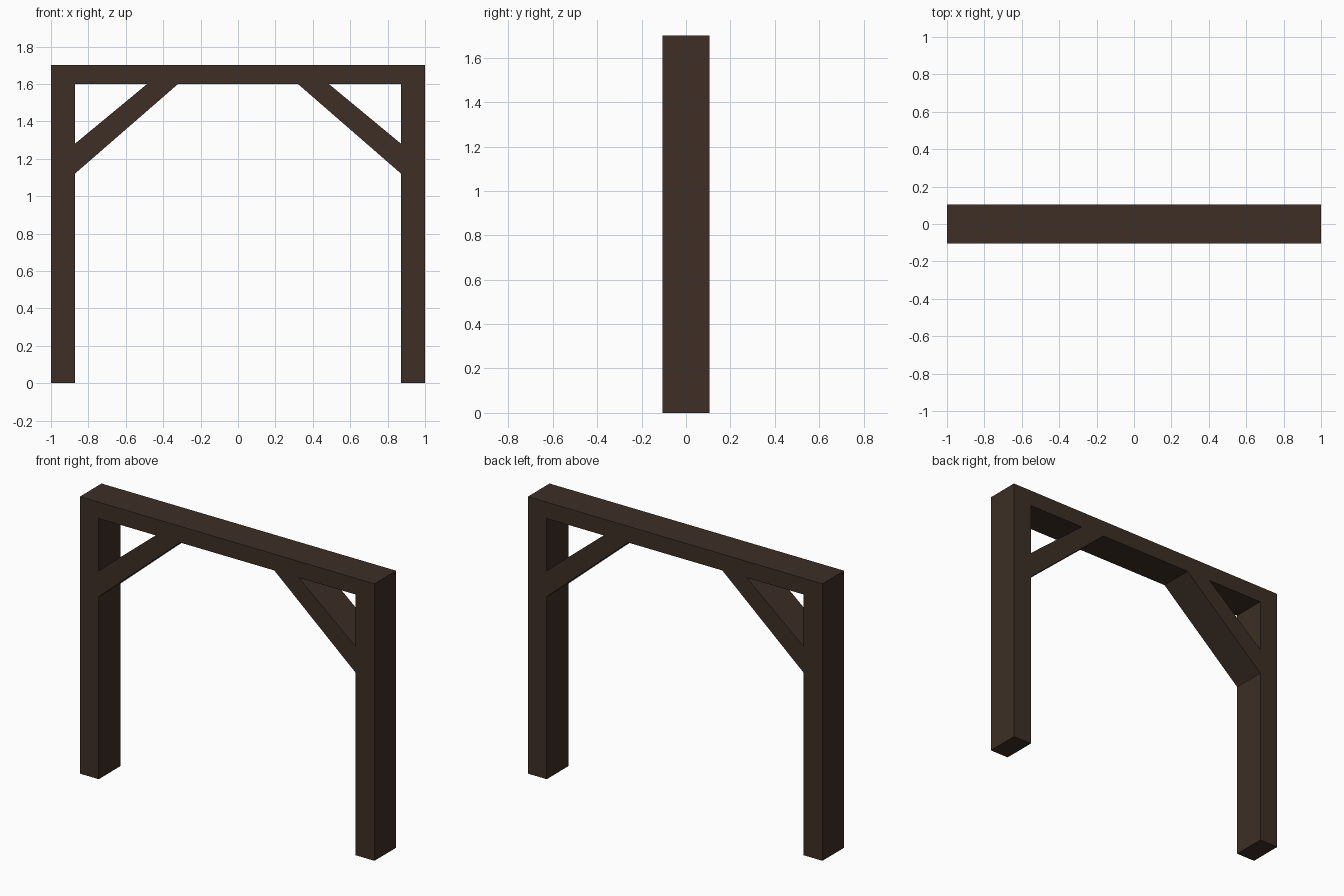
import bpy

if "Cube" in bpy.data.objects:
    bpy.data.objects.remove(bpy.data.objects["Cube"])

HALF_DEPTH = 0.105

wood = bpy.data.materials.new("dark brown wood")
wood.diffuse_color = (0.047, 0.028, 0.019, 1)
wood.use_nodes = True
wood.node_tree.nodes["Principled BSDF"].inputs["Base Color"].default_value = wood.diffuse_color


def prism(name, profile):
    """Extrude an x-z profile (counter-clockwise from the front) through the depth."""
    n = len(profile)
    verts = [(x, y, z) for y in (-HALF_DEPTH, HALF_DEPTH) for x, z in profile]
    faces = [tuple(range(n)), tuple(reversed(range(n, 2 * n)))]
    faces += [(i, i + n, (i + 1) % n + n, (i + 1) % n) for i in range(n)]
    mesh = bpy.data.meshes.new(name)
    mesh.from_pydata(verts, [], faces)
    mesh.materials.append(wood)
    obj = bpy.data.objects.new(name, mesh)
    bpy.context.collection.objects.link(obj)
    return obj


def mirrored(profile):
    return [(-x, z) for x, z in reversed(profile)]


# Top beam
prism("top_beam", [(-1, 1.6), (1, 1.6), (1, 1.7), (-1, 1.7)])

# Posts and diagonal braces, right side then mirrored to the left
post = [(0.872, 0), (1, 0), (1, 1.6), (0.872, 1.6)]
brace = [(0.32, 1.6), (0.872, 1.12), (0.872, 1.28), (0.485, 1.6)]
for part, profile in (("post", post), ("brace", brace)):
    prism("right_" + part, profile)
    prism("left_" + part, mirrored(profile))
